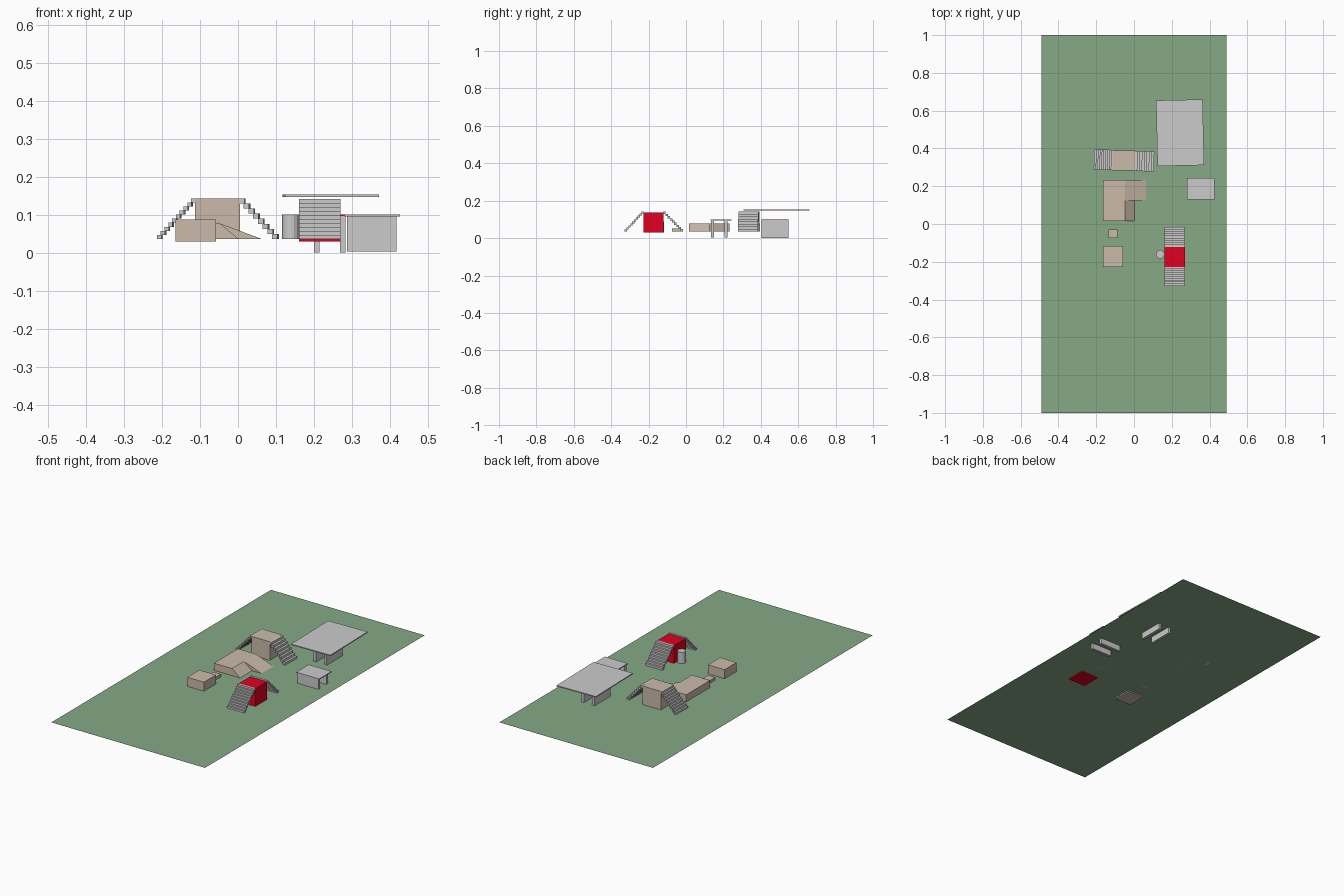
import bpy, bmesh, math
from mathutils import Vector

if "Cube" in bpy.data.objects:
    bpy.data.objects.remove(bpy.data.objects["Cube"])

G = 0.036  # ground height


def material(name, rgb):
    m = bpy.data.materials.new(name)
    m.diffuse_color = (*rgb, 1)
    m.use_nodes = True
    m.node_tree.nodes["Principled BSDF"].inputs["Base Color"].default_value = m.diffuse_color
    return m


green = material("grass green", (0.24, 0.40, 0.24))
tan = material("sandy tan", (0.60, 0.50, 0.41))
red = material("bright red", (0.75, 0.0, 0.015))


def finish(name, bm, mat=None):
    bmesh.ops.recalc_face_normals(bm, faces=bm.faces)
    me = bpy.data.meshes.new(name)
    bm.to_mesh(me)
    bm.free()
    ob = bpy.data.objects.new(name, me)
    bpy.context.collection.objects.link(ob)
    if mat:
        me.materials.append(mat)
    return ob


def add_box(bm, x0, x1, y0, y1, z0, z1):
    vs = bmesh.ops.create_cube(bm, size=1)["verts"]
    for v in vs:
        v.co = Vector(((x0 + x1) / 2 + v.co.x * (x1 - x0),
                       (y0 + y1) / 2 + v.co.y * (y1 - y0),
                       (z0 + z1) / 2 + v.co.z * (z1 - z0)))


def box(name, *dims, mat=None):
    bm = bmesh.new()
    add_box(bm, *dims)
    return finish(name, bm, mat)


def prism(name, xz, y0, y1, mat):
    # extrude an x-z profile along y
    bm = bmesh.new()
    face = bm.faces.new([bm.verts.new((x, y0, z)) for x, z in xz])
    ext = bmesh.ops.extrude_face_region(bm, geom=[face])["geom"]
    bmesh.ops.translate(bm, vec=(0, y1 - y0, 0),
                        verts=[g for g in ext if isinstance(g, bmesh.types.BMVert)])
    return finish(name, bm, mat)


def stairs(name, start, angle, run, top, width, n, tilt=0):
    # open flight of overlapping treads descending along local +x
    bm = bmesh.new()
    dx, dz = run / n, (top - G) / n
    for i in range(n):
        z1 = top - i * dz
        add_box(bm, i * dx - 0.15 * dx, (i + 1) * dx, -width / 2, width / 2,
                z1 - 1.0 * dz, z1)
    ob = finish(name, bm)
    ob.location = (*start, 0)
    ob.rotation_euler.z = angle + tilt
    return ob


# ground sheet
bm = bmesh.new()
bmesh.ops.create_grid(bm, x_segments=1, y_segments=1, size=1)
for v in bm.verts:
    v.co = Vector((v.co.x * 0.49, v.co.y, G))
finish("ground", bm, green)

# tan tower with stairs to the left and right
box("tan_tower", -0.113, 0.005, 0.283, 0.39, G, 0.143, mat=tan)
stairs("tan_tower_left_stairs", (-0.112, 0.339), math.pi, 0.1, 0.143, 0.107, 10, -0.03)
stairs("tan_tower_right_stairs", (0.006, 0.334), 0, 0.1, 0.143, 0.107, 8, -0.03)

# red tower with stairs front and back
box("red_tower", 0.161, 0.27, -0.228, -0.12, 0.029, 0.138, mat=red)
stairs("red_tower_front_stairs", (0.2155, -0.228), -math.pi / 2, 0.1, 0.141, 0.109, 10)
stairs("red_tower_back_stairs", (0.2155, -0.12), math.pi / 2, 0.105, 0.141, 0.109, 9)

# low platform with a long ramp and a short steep ramp
H = 0.077
box("platform", -0.164, -0.048, 0.015, 0.233, G, H, mat=tan)
prism("long_ramp", [(-0.048, G), (0.063, G), (-0.048, H)], 0.124, 0.233, tan)
prism("steep_ramp", [(-0.048, G), (0.002, G), (-0.048, H)], 0.015, 0.124, tan)

# loose crate and small block
box("crate", -0.164, -0.058, -0.227, -0.117, 0.029, 0.088, mat=tan)
box("small_block", -0.134, -0.088, -0.074, -0.03, G, 0.052, mat=tan)

# barrel
bm = bmesh.new()
bmesh.ops.create_cone(bm, cap_ends=True, segments=16, radius1=0.0225,
                      radius2=0.0225, depth=0.101 - G)
bmesh.ops.translate(bm, vec=(0.139, -0.16, (0.101 + G) / 2), verts=bm.verts)
finish("barrel", bm)

# small table on two panel legs
box("small_table_top", 0.28, 0.426, 0.13, 0.244, 0.095, 0.1)
for side, y in (("front", 0.134), ("back", 0.207)):
    box("small_table_leg_" + side, 0.287, 0.418, y, y + 0.015, 0.003, 0.095)

# large shelter: two panel legs, red deck and wide roof slab
for side, x in (("left", 0.2), ("right", 0.268)):
    box("shelter_leg_" + side, x, x + 0.015, 0.404, 0.548, 0.0, 0.096)
box("shelter_deck", 0.197, 0.286, 0.404, 0.548, 0.096, 0.1, mat=red)
roof = box("shelter_roof", -0.1235, 0.1235, -0.174, 0.174, 0.147, 0.153)
roof.location = (0.244, 0.483, 0)
roof.rotation_euler.z = 0.022
